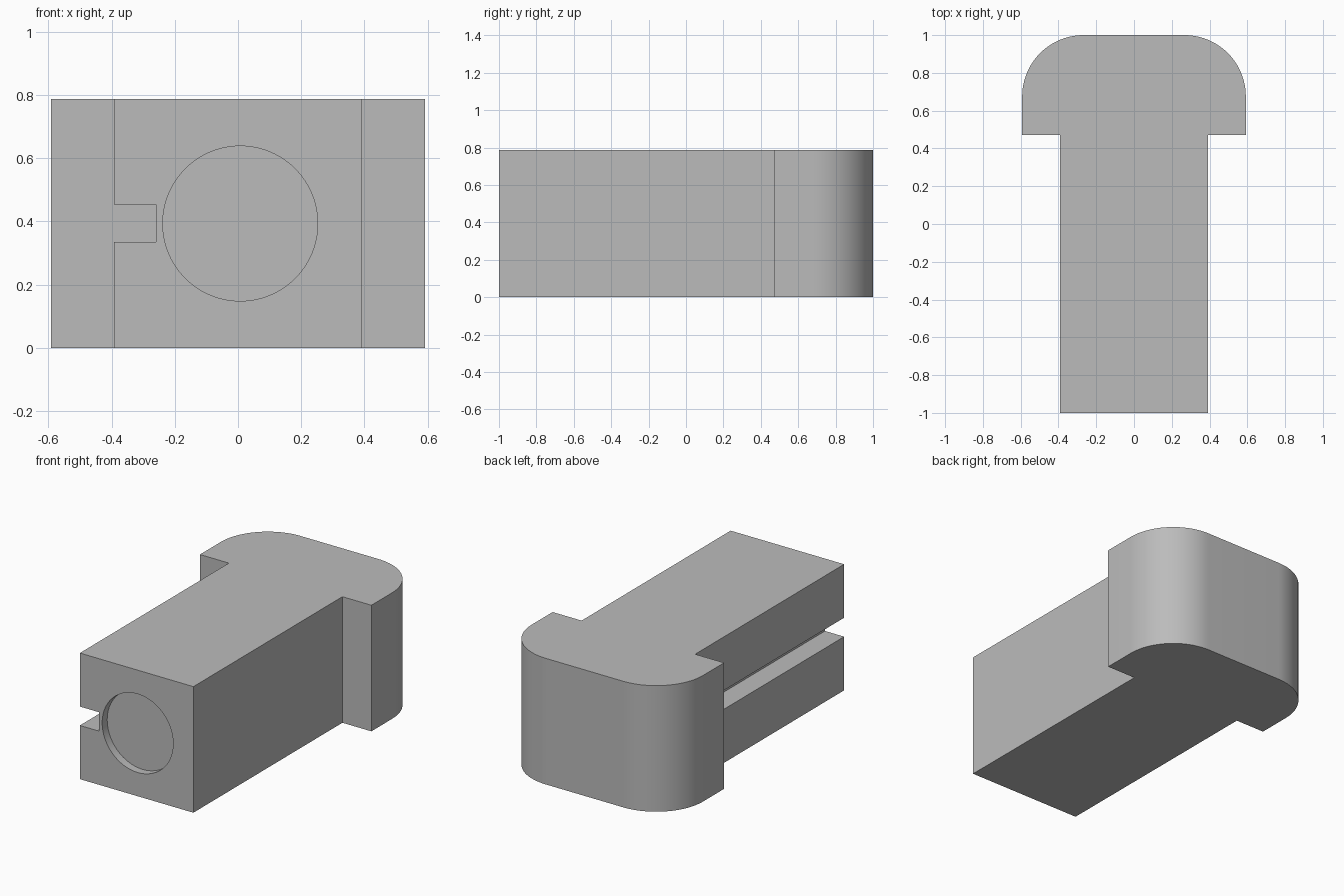
import bpy, bmesh, math
from mathutils import Matrix, Vector

old = bpy.data.objects.get("Cube")
if old:
    bpy.data.objects.remove(old, do_unlink=True)

HEIGHT = 0.787
SHANK, HEAD = 0.392, 0.592      # half widths
SHOULDER, CORNER = 0.47, 0.325  # shoulder position, head corner radius

grey = bpy.data.materials.new("plain grey")
grey.use_nodes = True
colour = (0.5, 0.5, 0.5, 1)
grey.diffuse_color = colour
grey.node_tree.nodes["Principled BSDF"].inputs["Base Color"].default_value = colour


def make_object(name, bm):
    bmesh.ops.recalc_face_normals(bm, faces=bm.faces[:])
    mesh = bpy.data.meshes.new(name)
    bm.to_mesh(mesh)
    bm.free()
    mesh.materials.append(grey)
    obj = bpy.data.objects.new(name, mesh)
    bpy.context.collection.objects.link(obj)
    return obj


def cut(target, cutter):
    mod = target.modifiers.new(cutter.name, 'BOOLEAN')
    mod.operation = 'DIFFERENCE'
    mod.solver = 'EXACT'
    mod.object = cutter
    cutter.hide_render = True
    bpy.context.view_layer.objects.active = target
    bpy.ops.object.modifier_apply(modifier=mod.name)
    bpy.data.objects.remove(cutter, do_unlink=True)


# T-shaped block: half outline with a rounded head corner, mirrored and extruded
half = [(SHANK, -1), (SHANK, SHOULDER), (HEAD, SHOULDER)]
for i in range(25):
    a = math.radians(90 * i / 24)
    half.append((HEAD - CORNER + CORNER * math.cos(a), 1 - CORNER + CORNER * math.sin(a)))
outline = half + [(-x, y) for x, y in reversed(half)]
bm = bmesh.new()
base = bm.faces.new([bm.verts.new((x, y, 0)) for x, y in outline])
top = bmesh.ops.extrude_face_region(bm, geom=[base])["geom"]
bmesh.ops.translate(bm, vec=(0, 0, HEIGHT), verts=[v for v in top if isinstance(v, bmesh.types.BMVert)])
block = make_object("t_shaped_block", bm)

# Side groove along the shank, ending at the shoulder
low, high = Vector((-0.6, -1.2, 0.335)), Vector((-0.26, SHOULDER, 0.453))
bm = bmesh.new()
bmesh.ops.create_cube(bm, size=1, matrix=Matrix.Translation((low + high) / 2)
                      @ Matrix.Diagonal((*(high - low), 1)))
cut(block, make_object("groove_cutter", bm))

# Shallow round recess in the front end
bm = bmesh.new()
bmesh.ops.create_cone(bm, cap_ends=True, segments=96, radius1=0.245, radius2=0.245, depth=0.1,
                      matrix=Matrix.Translation((0.007, -1, 0.393)) @ Matrix.Rotation(math.pi / 2, 4, 'X'))
cut(block, make_object("recess_cutter", bm))

# Smooth curves, sharp edges
bpy.ops.object.select_all(action='DESELECT')
block.select_set(True)
bpy.context.view_layer.objects.active = block
bpy.ops.object.shade_smooth_by_angle(angle=math.radians(30))
